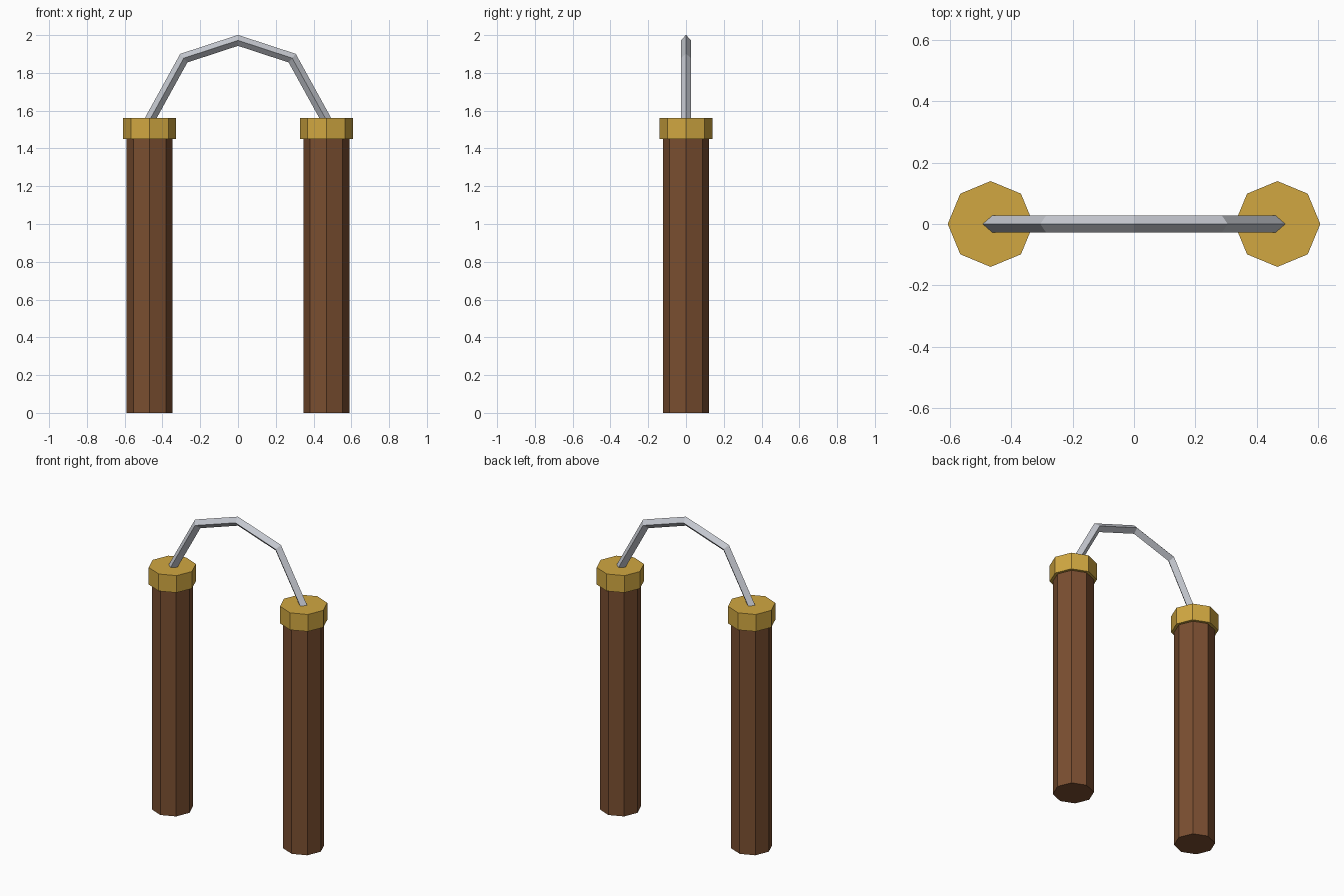
import bpy
import bmesh
from mathutils import Vector

cube = bpy.data.objects.get("Cube")
if cube:
    bpy.data.objects.remove(cube, do_unlink=True)


def make_material(name, color):
    mat = bpy.data.materials.new(name)
    mat.use_nodes = True
    mat.diffuse_color = (*color, 1)
    mat.node_tree.nodes["Principled BSDF"].inputs["Base Color"].default_value = (*color, 1)
    return mat


wood = make_material("dark wood", (0.195, 0.077, 0.030))
brass = make_material("brass", (0.64, 0.39, 0.053))
steel = make_material("steel", (0.56, 0.58, 0.63))


def octagon_post(name, x, radius, bottom, top, mat):
    """Eight-sided prism with a corner facing the front."""
    bpy.ops.mesh.primitive_cylinder_add(
        vertices=8, radius=radius, depth=top - bottom,
        location=(x, 0, (bottom + top) / 2))
    obj = bpy.context.object
    obj.name = name
    obj.data.materials.append(mat)


def diamond_bar(name, path, radius, mat):
    """Sweep a four-sided section along a path in the xz plane, mitred at bends."""
    bm = bmesh.new()
    side = Vector((0, 1, 0))
    rings = []
    for i, p in enumerate(path):
        before = (p - path[i - 1]).normalized() if i else None
        after = (path[i + 1] - p).normalized() if i + 1 < len(path) else None
        before, after = before or after, after or before
        normal = (before + after).normalized().cross(side)
        normal /= normal.dot(before.cross(side))
        offsets = (normal, side, -normal, -side)
        rings.append([bm.verts.new(p + o * radius) for o in offsets])
    for a, b in zip(rings, rings[1:]):
        for k in range(4):
            j = (k + 1) % 4
            bm.faces.new((a[k], a[j], b[j], b[k]))
    bm.faces.new(rings[0])
    bm.faces.new(rings[-1])
    bmesh.ops.recalc_face_normals(bm, faces=bm.faces)
    mesh = bpy.data.meshes.new(name)
    bm.to_mesh(mesh)
    bm.free()
    mesh.materials.append(mat)
    bpy.context.collection.objects.link(bpy.data.objects.new(name, mesh))


# Two handles with brass collars
for label, x in (("left", 0.468), ("right", -0.468)):
    octagon_post(label + "_handle", x, 0.122, 0, 1.45, wood)
    octagon_post(label + "_collar", x, 0.14, 1.45, 1.56, brass)

# Bent link joining the collars, its ends sunk into them
half = [(0.479, 1.53), (0.287, 1.878)]
points = [(-x, z) for x, z in half] + [(0, 1.972)] + half[::-1]
diamond_bar("chain_link", [Vector((x, 0, z)) for x, z in points], 0.0275, steel)
